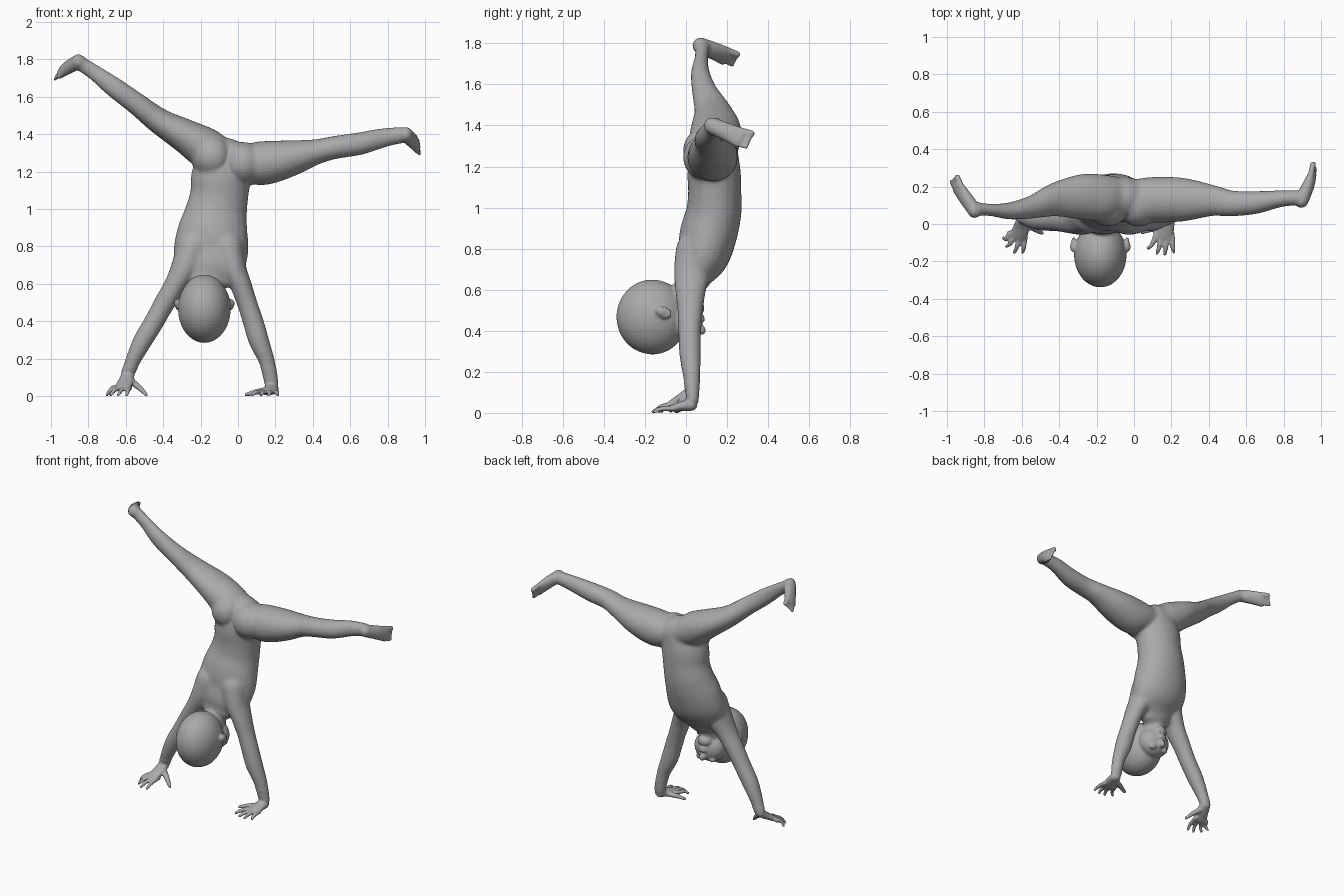
import bpy, bmesh, math
from mathutils import Vector, Matrix

bm = bmesh.new()
SIDES = 24


def catmull(p, i, t):
    a, b, c, d = (Vector(p[max(0, min(len(p) - 1, i + k))]) for k in (-1, 0, 1, 2))
    return 0.5 * (2 * b + (c - a) * t + (2 * a - 5 * b + 4 * c - d) * t * t
                  + (3 * b - a - 3 * c + d) * t ** 3)


def tube(pts, ref=(0, 1, 0), steps=5):
    """Smooth round-ended loft; each point is x, y, z, side radius, radius along ref."""
    s = [catmull(pts, i, k / steps) for i in range(len(pts) - 1) for k in range(steps)]
    s.append(Vector(pts[-1]))
    rows = []
    n = len(s)
    for i in range(n):
        p = Vector(s[i][:3])
        t = (Vector(s[min(i + 1, n - 1)][:3]) - Vector(s[max(i - 1, 0)][:3])).normalized()
        rows.append((p, t, s[i][3], s[i][4]))

    def cap(row, sign):
        p, t, ra, rb = row
        return [(p + t * sign * min(ra, rb) * math.sin(a), t, ra * math.cos(a), rb * math.cos(a))
                for a in (0.4, 0.8, 1.15, 1.45)]
    rows = cap(rows[0], -1)[::-1] + rows + cap(rows[-1], 1)
    rings = []
    for p, t, ra, rb in rows:
        b = Vector(ref)
        b = (b - t * b.dot(t)).normalized()
        a = b.cross(t)
        rings.append([bm.verts.new(p + a * ra * math.cos(u) + b * rb * math.sin(u))
                      for u in (2 * math.pi * k / SIDES for k in range(SIDES))])
    for r, q in zip(rings, rings[1:]):
        for k in range(SIDES):
            m = (k + 1) % SIDES
            bm.faces.new((r[k], r[m], q[m], q[k]))
    bm.faces.new(rings[0][::-1])
    bm.faces.new(rings[-1])


def ball(c, r, tilt=0):
    m = Matrix.Translation(c) @ Matrix.Rotation(tilt, 4, 'X') @ Matrix.Diagonal((*r, 1))
    bmesh.ops.create_uvsphere(bm, u_segments=32, v_segments=20, radius=1, matrix=m)


# torso, hips to neck base
tube([(-.06, .14, 1.27, .14, .115), (-.09, .137, 1.18, .16, .13), (-.10, .14, 1.08, .156, .13),
      (-.118, .135, .98, .168, .135), (-.135, .11, .88, .19, .14), (-.145, .085, .78, .2, .13),
      (-.155, .045, .70, .185, .105), (-.165, .025, .64, .13, .08)])
# buttocks
ball((-.14, .105, 1.285), (.11, .12, .115))
ball((.025, .105, 1.25), (.11, .12, .115))
# neck
tube([(-.165, .03, .68, .085, .075), (-.175, .0, .58, .075, .07), (-.18, -.04, .5, .08, .08)])

# head: skull, jaw, chin
ball((-.18, -.165, .473), (.141, .175, .183))
ball((-.18, -.015, .455), (.108, .09, .1))
ball((-.18, .045, .515), (.05, .045, .04))
# nose and lips
ball((-.18, .072, .41), (.02, .024, .026), .5)
ball((-.18, .077, .458), (.032, .015, .012))
ball((-.18, .075, .475), (.028, .015, .010))
for s in (-1, 1):
    ball((-.18 + s * .047, .035, .39), (.025, .022, .018))            # eyelid
    ball((-.18 + s * .143, -.11, .495), (.013, .043, .028), -.35)     # ear
    ball((-.18 + s * .15, -.122, .50), (.012, .026, .02), -.35)

# arms
tube([(-.24, .04, .80, .09, .09), (-.285, .03, .69, .075, .09), (-.335, .022, .6, .06, .075),
      (-.395, .02, .5, .056, .062), (-.45, .018, .4, .054, .056), (-.51, .02, .3, .052, .054),
      (-.56, .025, .2, .042, .043), (-.59, .032, .125, .036, .03)])
tube([(-.06, .04, .80, .09, .09), (-.025, .03, .69, .07, .09), (.015, .022, .6, .058, .075),
      (.05, .02, .5, .054, .062), (.082, .018, .4, .056, .056), (.112, .02, .3, .055, .054),
      (.155, .027, .19, .043, .043), (.18, .032, .07, .037, .03)])

# hands: palm, then four fingers and a thumb
HANDS = [
    ([(-.59, .03, .115), (-.60, -.015, .082), (-.622, -.068, .05)], (-.665, -.58),
     [(-.70, -.085), (-.682, -.13), (-.64, -.163), (-.595, -.163)], (-.565, -.005, .08), (-.49, -.05)),
    ([(.182, .025, .045), (.172, -.02, .038), (.16, -.075, .027)], (.118, .204),
     [(.075, -.14), (.122, -.168), (.165, -.173), (.212, -.16)], (.15, -.005, .035), (.042, -.045)),
]
for palm, (x0, x1), tips, th, thtip in HANDS:
    tube([(*p, w, h) for p, w, h in zip(palm, (.036, .044, .047), (.03, .024, .017))], (0, 0, 1))
    for i, (tx, ty) in enumerate(tips):
        kx, ky, kz = x0 + (x1 - x0) * i / 3, palm[2][1] - .005, palm[2][2]
        tube([(kx, ky + .025, kz, .014, .014),
              ((kx + tx) / 2, (ky + ty) / 2, kz * .5 + .012, .0125, .012),
              (tx, ty + .01, .012, .009, .009)], (0, 0, 1))
    tube([(*th, .02, .018), ((th[0] + thtip[0]) / 2, (th[1] + thtip[1]) / 2, th[2] * .5 + .01, .017, .015),
          (*thtip, .013, .010, .010)], (0, 0, 1))

# legs
tube([(-.07, .14, 1.28, .09, .11), (-.17, .14, 1.33, .11, .125), (-.28, .145, 1.395, .092, .122),
      (-.42, .13, 1.475, .07, .092), (-.54, .092, 1.567, .06, .063), (-.66, .07, 1.655, .055, .047),
      (-.76, .075, 1.73, .044, .034), (-.835, .08, 1.78, .04, .036)])
tube([(.0, .13, 1.26, .09, .11), (.12, .13, 1.25, .118, .123), (.27, .13, 1.275, .1, .116),
      (.42, .125, 1.312, .068, .084), (.52, .11, 1.335, .062, .07), (.65, .115, 1.355, .061, .062),
      (.78, .135, 1.387, .052, .046), (.88, .14, 1.402, .042, .04)])

# feet: heel to ball, then five toes from big to small
FEET = [((-.85, .07, 1.795), (-.905, .145, 1.765), (-.945, .2, 1.74), (.58, 0, .8), (-.022, .05, -.018)),
        ((.895, .125, 1.405), (.932, .205, 1.372), (.955, .265, 1.345), (-.25, 0, .97), (.012, .055, -.016))]
for heel, arch, front, side, fwd in FEET:
    side, fwd, front = Vector(side).normalized(), Vector(fwd), Vector(front)
    tube([(*heel, .038, .04), (*arch, .032, .045), (*front, .02, .05)], side)
    for i in range(5):
        base = front + side * (.038 - .019 * i)
        r = .0155 if i == 0 else .0115 - .0006 * i
        tip = base + fwd * (1 - .12 * i)
        tube([(*base, r, r), (*((base + tip) / 2), r, r), (*tip, r, r)], side, 3)

# fuse all parts into one skin
bmesh.ops.recalc_face_normals(bm, faces=bm.faces)
raw = bpy.data.meshes.new("body_parts")
bm.to_mesh(raw)
bm.free()
tmp = bpy.data.objects.new("body_parts", raw)
bpy.context.collection.objects.link(tmp)
rm = tmp.modifiers.new("fuse", 'REMESH')
rm.mode = 'VOXEL'
rm.voxel_size = .0075
dg = bpy.context.evaluated_depsgraph_get()
skin = bpy.data.meshes.new_from_object(tmp.evaluated_get(dg))
bpy.data.objects.remove(tmp)

# soften joins, gently on hands, feet and face
bm = bmesh.new()
bm.from_mesh(skin)


def delicate(c):
    return (c.z < .16 or abs(c.x) > .85
            or (-.36 < c.x < 0 and c.y > -.17 and c.z < .55)
            or (-.1 < c.x < 0 and c.y < .05 and c.z > 1.2))


soft = [v for v in bm.verts if not delicate(v.co)]
bmesh.ops.smooth_vert(bm, verts=bm.verts, factor=.5, use_axis_x=True, use_axis_y=True, use_axis_z=True)
for _ in range(14):
    bmesh.ops.smooth_vert(bm, verts=soft, factor=.5, use_axis_x=True, use_axis_y=True, use_axis_z=True)
# stand on the floor
low = min(v.co.z for v in bm.verts)
bmesh.ops.translate(bm, verts=bm.verts, vec=(0, 0, -low))
for f in bm.faces:
    f.smooth = True
bm.to_mesh(skin)
bm.free()

body = bpy.data.objects.new("body", skin)
bpy.context.collection.objects.link(body)
grey = bpy.data.materials.new("plain grey")
grey.diffuse_color = (.4, .4, .4, 1)
skin.materials.clear()
skin.materials.append(grey)
